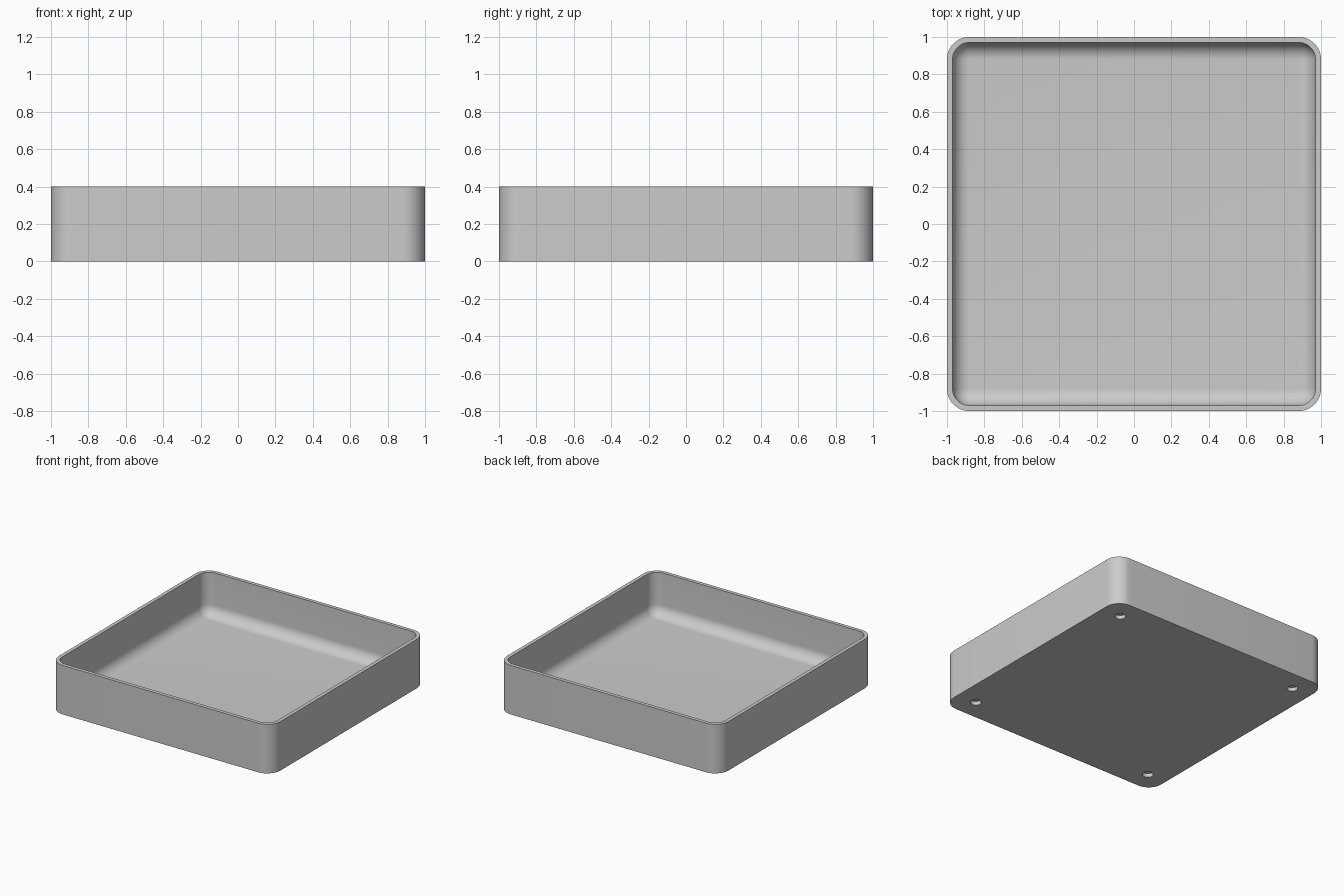
import bpy
import bmesh
from math import sin, cos, pi

cube = bpy.data.objects.get("Cube")
if cube:
    bpy.data.objects.remove(cube)

HEIGHT, FLOOR, WALL = 0.4, 0.05, 0.03
CORNER, FILLET, STEPS = 0.12, 0.09, 12
HOLE_POS, HOLE_RADIUS, HOLE_DEPTH = 0.83, 0.04, 0.03

grey = bpy.data.materials.new("light grey")
grey.use_nodes = True
colour = (0.6, 0.6, 0.6, 1)
grey.diffuse_color = colour
grey.node_tree.nodes["Principled BSDF"].inputs["Base Color"].default_value = colour


def rounded_ring(bm, half, radius, z):
    """Loop of vertices round a square with rounded corners."""
    ring = []
    for k, (sx, sy) in enumerate([(1, 1), (-1, 1), (-1, -1), (1, -1)]):
        for i in range(STEPS + 1):
            a = (k + i / STEPS) * pi / 2
            ring.append(bm.verts.new((sx * (half - radius) + radius * cos(a),
                                      sy * (half - radius) + radius * sin(a), z)))
    return ring


def make_object(name, bm):
    bmesh.ops.recalc_face_normals(bm, faces=bm.faces)
    mesh = bpy.data.meshes.new(name)
    bm.to_mesh(mesh)
    bm.free()
    obj = bpy.data.objects.new(name, mesh)
    bpy.context.collection.objects.link(obj)
    mesh.materials.append(grey)
    return obj


# Tray: section runs up the outside, over the rim and down to the filleted floor
inner = 1 - WALL
section = [(1, CORNER, 0), (1, CORNER, HEIGHT), (inner, CORNER - WALL, HEIGHT)]
for i in range(STEPS + 1):
    a = i / STEPS * pi / 2
    inset = FILLET * (1 - cos(a))
    section.append((inner - inset, max(CORNER - WALL - inset, 0),
                    FLOOR + FILLET * (1 - sin(a))))

bm = bmesh.new()
rings = [rounded_ring(bm, *s) for s in section]
for lower, upper in zip(rings, rings[1:]):
    n = len(lower)
    for i in range(n):
        j = (i + 1) % n
        bm.faces.new((lower[i], lower[j], upper[j], upper[i]))
bm.faces.new(rings[0])
bm.faces.new(rings[-1])
bmesh.ops.remove_doubles(bm, verts=bm.verts, dist=0.00001)
tray = make_object("tray", bm)

# Blind round holes under the four corners
bm = bmesh.new()
for sx in (-1, 1):
    for sy in (-1, 1):
        made = bmesh.ops.create_cone(bm, cap_ends=True, segments=32, radius1=HOLE_RADIUS,
                                     radius2=HOLE_RADIUS, depth=2 * HOLE_DEPTH)
        bmesh.ops.translate(bm, verts=made["verts"], vec=(sx * HOLE_POS, sy * HOLE_POS, 0))
cutter = make_object("hole_cutter", bm)
cutter.hide_render = True

bpy.ops.object.select_all(action="DESELECT")
tray.select_set(True)
bpy.context.view_layer.objects.active = tray
cut = tray.modifiers.new("holes", "BOOLEAN")
cut.object = cutter
cut.operation = "DIFFERENCE"
cut.solver = "EXACT"
bpy.ops.object.modifier_apply(modifier=cut.name)
bpy.data.objects.remove(cutter)
bpy.ops.object.shade_smooth_by_angle(angle=pi / 6)
